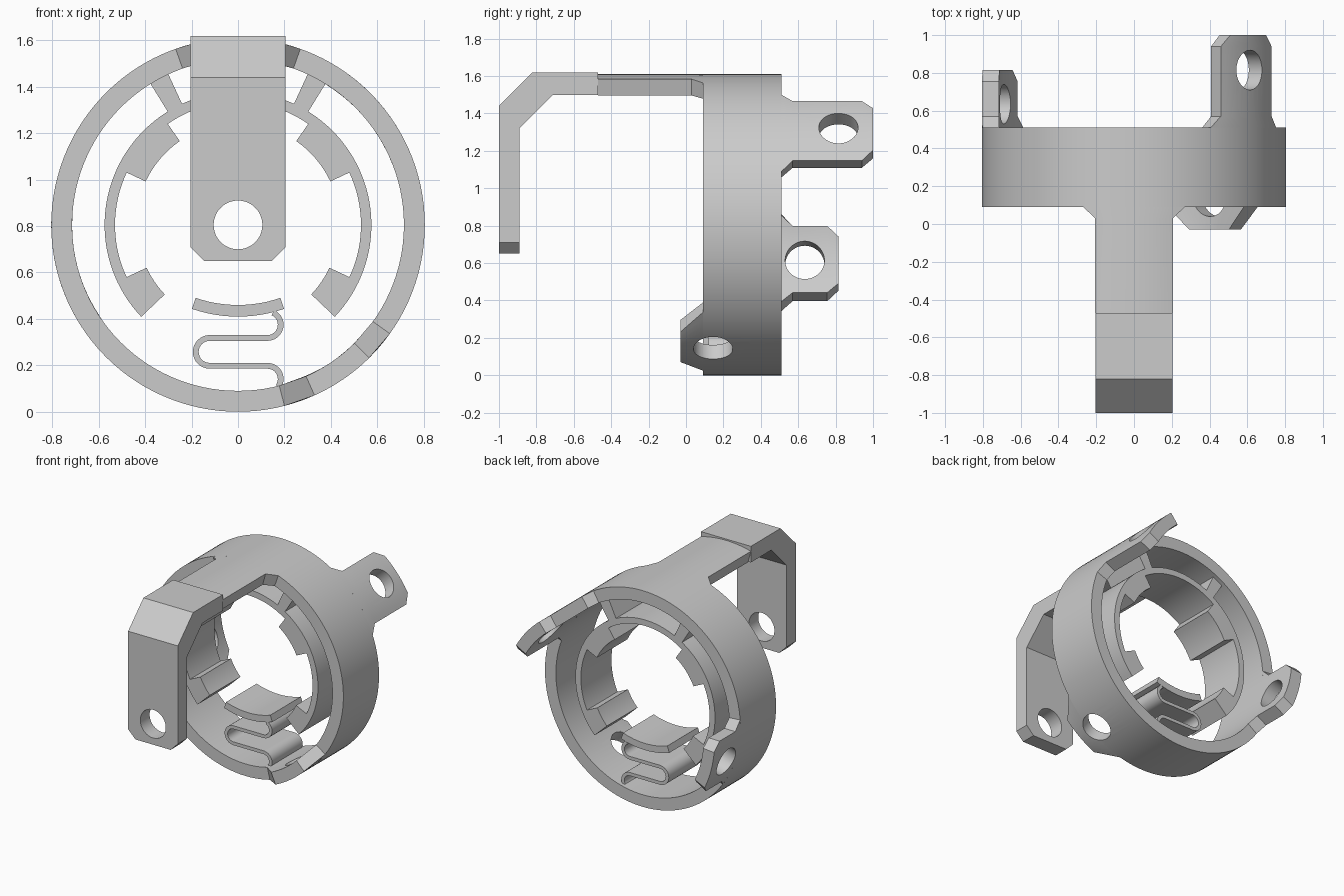
import bpy, bmesh
from math import sin, cos, radians, pi
from mathutils import Matrix, Vector

if "Cube" in bpy.data.objects:
    bpy.data.objects.remove(bpy.data.objects["Cube"])

CZ = 0.805            # height of the ring axis
RO, RI = 0.805, 0.715  # outer ring radii


def loft(name, sections, closed=False):
    """Skin closed loops; each loop is one side forward, other side back."""
    bm = bmesh.new()
    rows = [[bm.verts.new(p) for p in s] for s in sections]
    k = len(rows[0])
    pairs = list(zip(rows, rows[1:])) + ([(rows[-1], rows[0])] if closed else [])
    for a, b in pairs:
        for i in range(k):
            j = (i + 1) % k
            bm.faces.new((a[i], a[j], b[j], b[i]))
    if not closed:
        for r in (rows[0], rows[-1]):
            for i in range(k // 2 - 1):
                bm.faces.new((r[i], r[i + 1], r[k - 2 - i], r[k - 1 - i]))
    bmesh.ops.recalc_face_normals(bm, faces=bm.faces)
    me = bpy.data.meshes.new(name)
    bm.to_mesh(me)
    bm.free()
    ob = bpy.data.objects.new(name, me)
    bpy.context.collection.objects.link(ob)
    return ob


def polar(r, a, y, cz=CZ):
    return (r * cos(radians(a)), y, cz + r * sin(radians(a)))


def shell(name, r0, r1, centre, stations, n=12, closed=False, cz=CZ):
    """Curved plate; stations are (y, half angle) pairs around the centre angle."""
    secs = []
    for i in range(n if closed else n + 1):
        t = 2 * i / n - 1
        secs.append([polar(r1, centre + t * h, y, cz) for y, h in stations] +
                    [polar(r0, centre + t * h, y, cz) for y, h in reversed(stations)])
    return loft(name, secs, closed)


def drill(targets, pos, axis, r=0.105):
    bm = bmesh.new()
    rot = Vector(axis).to_track_quat('Z', 'Y').to_matrix().to_4x4()
    bmesh.ops.create_cone(bm, cap_ends=True, segments=48, radius1=r, radius2=r,
                          depth=0.35, matrix=Matrix.Translation(pos) @ rot)
    me = bpy.data.meshes.new("hole_cutter")
    bm.to_mesh(me)
    bm.free()
    cut = bpy.data.objects.new("hole_cutter", me)
    bpy.context.collection.objects.link(cut)
    cut.hide_render = True
    for ob in targets:
        m = ob.modifiers.new("hole", 'BOOLEAN')
        m.operation, m.solver, m.object = 'DIFFERENCE', 'EXACT', cut
        bpy.context.view_layer.objects.active = ob
        bpy.ops.object.modifier_apply(modifier=m.name)
    bpy.data.objects.remove(cut)


def drill_radial(targets, a, y):
    drill(targets, polar(0.76, a, y), (cos(radians(a)), 0, sin(radians(a))))


# Outer ring
ring = shell("outer_ring", RI, RO, 0, [(0.09, 180), (0.51, 180)], 120, True)

# Mounting tabs with holes
for name, a, tip, hole in (("right_tab", 40.2, 1.0, 0.815), ("left_tab", 195.5, 0.815, 0.635)):
    tab = shell(name, RI, RO, a, [(0.51, 19.5), (0.57, 15), (tip - 0.06, 15), (tip, 10.5)])
    drill_radial([tab], a, hole)
front_tab = shell("front_tab", RI, RO, -55.6, [(-0.03, 10.2), (0.09, 20)])
drill_radial([ring, front_tab], -55.6, 0.145)

# Arm and hanging front bracket
shell("arm", RI, RO, 90, [(-0.47, 14.8), (0.03, 14.8), (0.09, 19.5)])
secs = []
for x, zb in ((-0.205, 0.71), (-0.145, 0.65), (0.145, 0.65), (0.205, 0.71)):
    prof = [(-0.47, 1.62), (-0.82, 1.62), (-1, 1.44), (-1, zb),
            (-0.89, zb), (-0.89, 1.32), (-0.71, 1.5), (-0.47, 1.5)]
    secs.append([(x, y, z) for y, z in prof])
bracket = loft("front_bracket", secs)
drill([bracket], (0, -0.945, CZ), (0, 1, 0))

# Inner open ring with gripping teeth and struts
Y0, Y1 = 0.12, 0.48
shell("inner_ring", 0.53, 0.575, 90, [(Y0, 133.5), (Y1, 133.5)], 90)
for side, flip in (("right", 1), ("left", -1)):
    for part, r0, r1, a, h in (("upper_tooth", 0.44, 0.535, 40.2, 15),
                               ("lower_tooth", 0.435, 0.535, -34.3, 9.2),
                               ("strut", 0.57, 0.72, 61.7, 3.5)):
        shell(side + "_" + part, r0, r1, a if flip > 0 else 180 - a, [(Y0, h), (Y1, h)], 8)

# Spring pad
shell("spring_pad", 0.56, 0.61, -90, [(Y0, 19), (Y1, 19)], 12, cz=1.02)


# Serpentine leaf spring
def arc(cx, cz, r, a0, a1, n=12):
    return [Vector((cx + r * cos(radians(a0 + (a1 - a0) * i / n)),
                    cz + r * sin(radians(a0 + (a1 - a0) * i / n)))) for i in range(n + 1)]


path = (arc(0.127, 0.375, 0.057, 65, -90) + arc(-0.122, 0.258, 0.06, 90, 270, 16) +
        arc(0.127, 0.141, 0.057, 90, -35))
sides = ([], [])
for i, p in enumerate(path):
    d = (path[min(i + 1, len(path) - 1)] - path[max(i - 1, 0)]).normalized()
    nrm = Vector((-d.y, d.x)) * 0.0125
    sides[0].append(p + nrm)
    sides[1].append(p - nrm)
outline = sides[0] + sides[1][::-1]
loft("leaf_spring", [[(p.x, y, p.y) for p in outline] for y in (Y0, Y1)])

# Smooth curved faces, keep hard edges
for ob in bpy.data.objects:
    ob.select_set(True)
bpy.context.view_layer.objects.active = ring
bpy.ops.object.shade_smooth_by_angle(angle=radians(25))
